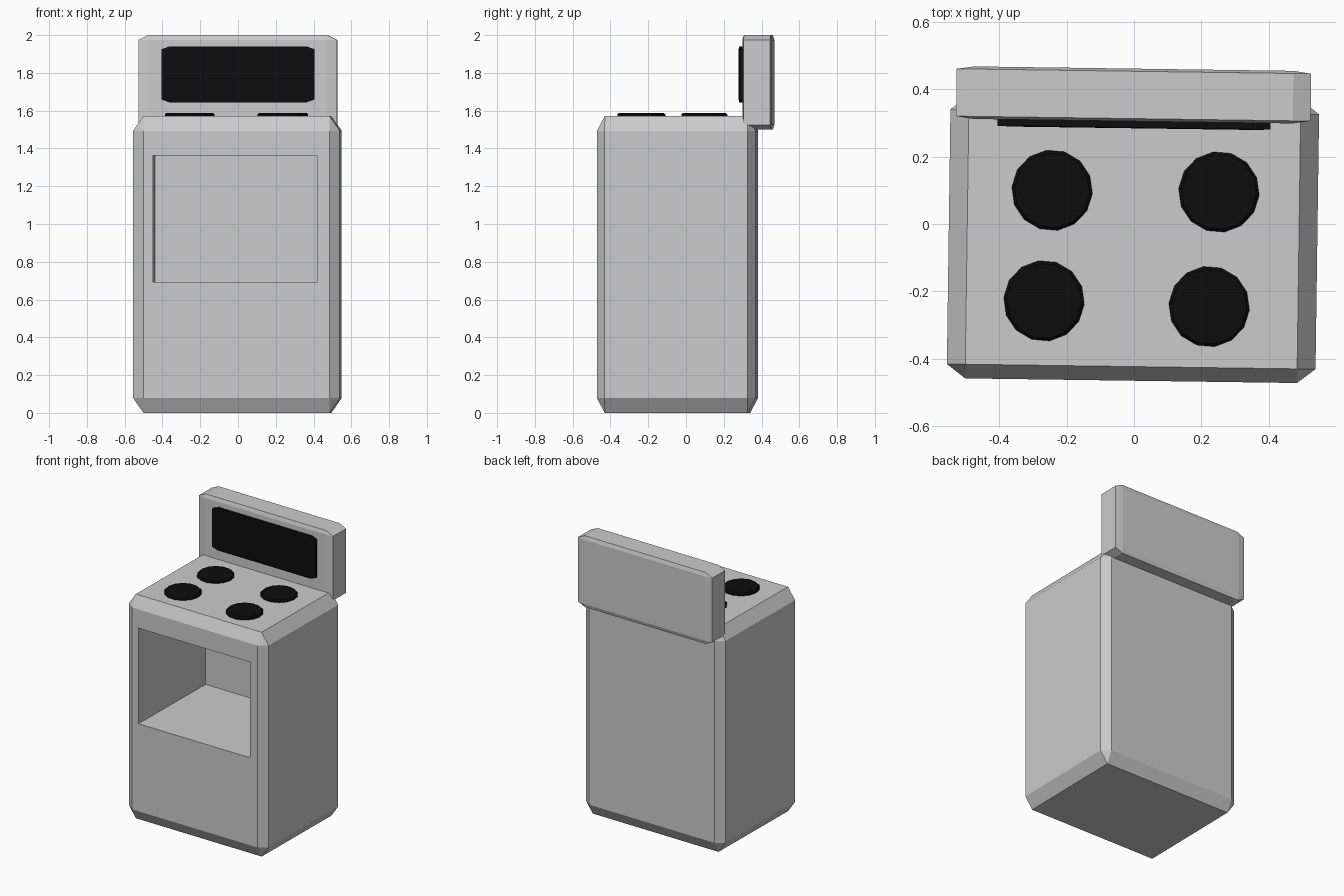
import bpy, bmesh, math
from mathutils import Matrix

if "Cube" in bpy.data.objects:
    bpy.data.objects.remove(bpy.data.objects["Cube"])

TURN = math.radians(-0.8)  # whole cooker stands very slightly turned

black = bpy.data.materials.new("black")
black.diffuse_color = (0.004, 0.004, 0.004, 1)
black.use_nodes = True
black.node_tree.nodes["Principled BSDF"].inputs["Base Color"].default_value = black.diffuse_color


def finish(bm, name, loc, mat=None, turn=TURN):
    bmesh.ops.recalc_face_normals(bm, faces=bm.faces)
    mesh = bpy.data.meshes.new(name)
    bm.to_mesh(mesh)
    bm.free()
    obj = bpy.data.objects.new(name, mesh)
    obj.location = loc
    obj.rotation_euler.z = turn
    if mat:
        mesh.materials.append(mat)
    bpy.context.collection.objects.link(obj)
    return obj


def chamfered_box(size, chamfer=0.05):
    # chamfer the unit cube first, so the chamfer stretches with the box
    bm = bmesh.new()
    bmesh.ops.create_cube(bm, size=1)
    if chamfer:
        bmesh.ops.bevel(bm, geom=bm.edges[:], offset=chamfer, segments=1,
                        affect='EDGES')
    bmesh.ops.scale(bm, vec=size, verts=bm.verts)
    return bm


# Cabinet with the open oven compartment pushed into its front face
H = 1.572
bm = chamfered_box((1.094, 0.84, H))
bm.normal_update()
front = min(bm.faces, key=lambda f: f.calc_center_median().y)
bmesh.ops.inset_individual(bm, faces=[front], thickness=0.1)
for v in front.verts:
    v.co.x = 0.43 if v.co.x > 0 else -0.442
    v.co.z = (1.362 if v.co.z > 0 else 0.692) - H / 2
new = bmesh.ops.extrude_discrete_faces(bm, faces=[front])["faces"]
bmesh.ops.translate(bm, vec=(0, 0.73, 0), verts=new[0].verts)
finish(bm, "cabinet", (-0.003, -0.045, H / 2))

# Raised control panel at the back
finish(chamfered_box((1.052, 0.156, 0.5)), "back_panel", (-0.001, 0.383, 1.75))

# Dark display on the control panel
finish(chamfered_box((0.81, 0.04, 0.295)), "display", (0, 0.304, 1.792), black)

# Four low-poly burners
burners = [("back_left", -0.243, 0.1), ("back_right", 0.252, 0.095),
           ("front_left", -0.267, -0.228), ("front_right", 0.223, -0.245)]
for name, x, y in burners:
    bm = bmesh.new()
    bmesh.ops.create_cone(bm, cap_ends=True, segments=14, radius1=0.12,
                          radius2=0.12, depth=0.02)
    rim = [e for e in bm.edges if all(v.co.z > 0 for v in e.verts)]
    bmesh.ops.bevel(bm, geom=rim, offset=0.008, segments=1, affect='EDGES')
    finish(bm, name + "_burner", (x, y, 1.578), black, math.radians(8))
